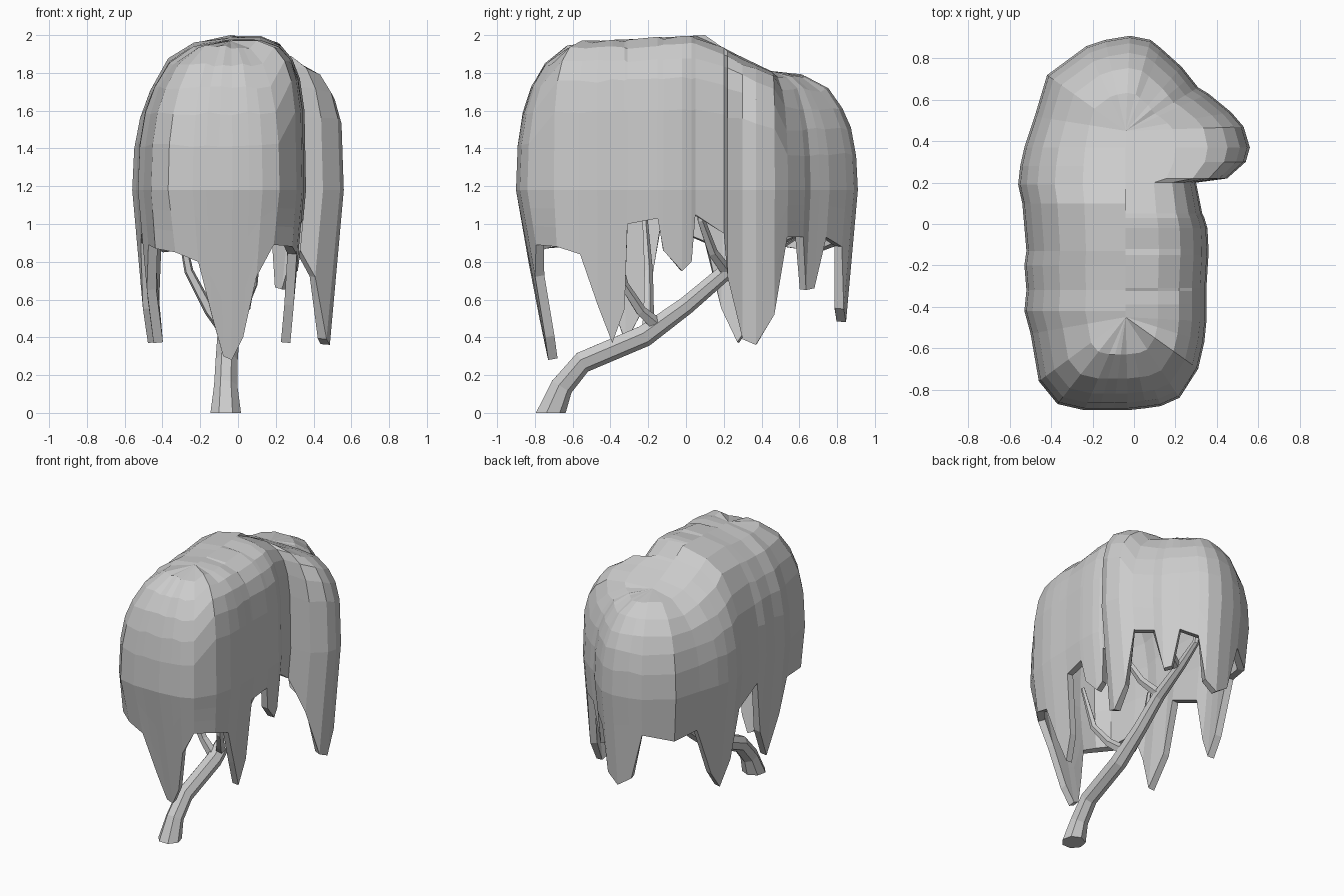
import bpy, bmesh, math, random
from mathutils import Vector

if "Cube" in bpy.data.objects:
    bpy.data.objects.remove(bpy.data.objects["Cube"])
random.seed(4)

BELT = 1.18      # height where the foliage is widest

# foliage outline from above, counter-clockwise: x, y, height of the hem
OUTLINE = [
    (-.03, -.90, .28), (.06, -.89, .40), (.13, -.88, .72), (.22, -.84, .89),
    (.31, -.70, .88), (.34, -.57, .84), (.35, -.47, .57), (.35, -.39, .37),
    (.35, -.325, .55), (.35, -.31, 1.0), (.36, -.15, 1.03), (.36, -.12, .86),
    (.355, -.02, .75), (.34, .03, .80), (.33, .05, 1.05), (.30, .20, .95),
    (.45, .22, .72), (.54, .30, .39), (.56, .37, .36), (.53, .47, .52),
    (.47, .54, .93), (.36, .63, .93), (.31, .66, .65), (.27, .71, .66),
    (.23, .76, .93), (.13, .85, .88), (.08, .89, .55), (-.02, .91, .48),
    (-.14, .89, .55), (-.23, .86, .9), (-.42, .72, .85), (-.48, .52, .88),
    (-.53, .37, .5), (-.55, .28, .37), (-.56, .19, .55), (-.54, .10, .9),
    (-.52, -.13, 1.0), (-.53, -.20, .6), (-.52, -.32, .37), (-.53, -.42, .65),
    (-.50, -.53, .89), (-.46, -.76, .87), (-.37, -.87, .85), (-.24, -.9, .80),
    (-.17, -.9, .5), (-.10, -.9, .3)]


def ridge_height(y):
    pts = [(-.45, 1.97), (.1, 2.0), (.2, 1.93), (.45, 1.81)]
    for (a, za), (b, zb) in zip(pts, pts[1:]):
        if y <= b:
            return za + (zb - za) * (y - a) / (b - a)
    return pts[-1][1]


def column(x, y, hem):
    """Points of one foliage strip, from the hem up over the dome to the ridge."""
    core = Vector((-.04, max(-.45, min(.45, y)), 0))
    out = Vector((x, y, 0)) - core
    pull = .19 if y < -.8 else .09
    pts = []
    for f in (1, .66, .33, 0):
        z = BELT + (hem - BELT) * f
        p = core + out - out.normalized() * pull * (BELT - z)
        pts.append((p.x, p.y, z))
    power = 4 if x > .25 and y < .5 else 2.5
    top = ridge_height(core.y)
    for s in (.98, .92, .82, .66, .4, 0):
        z = BELT + (top - BELT) * (1 - s ** power) ** (1 / power)
        if s:
            z += random.uniform(-.01, .01)
        p = core + out * s
        pts.append((p.x, p.y, z))
    return pts


# drooping foliage shell
bm = bmesh.new()
cols = [[bm.verts.new(p) for p in column(*o)] for o in OUTLINE]
for a, b in zip(cols, cols[1:] + cols[:1]):
    for i in range(len(a) - 1):
        bm.faces.new((a[i], b[i], b[i + 1], a[i + 1]))
bmesh.ops.remove_doubles(bm, verts=bm.verts, dist=.002)
bmesh.ops.holes_fill(bm, edges=[e for e in bm.edges if e.is_boundary
                               and min(v.co.z for v in e.verts) > 1.5])
me = bpy.data.meshes.new("foliage")
bm.to_mesh(me)
bm.free()
foliage = bpy.data.objects.new("foliage", me)
bpy.context.collection.objects.link(foliage)
solid = foliage.modifiers.new("thickness", 'SOLIDIFY')
solid.thickness = .05
solid.offset = -1


def limb(name, path, sides=7):
    """Tapered tube through (x, y, z, radius) points."""
    bm = bmesh.new()
    pts = [Vector(p[:3]) for p in path]
    rings = []
    for i, p in enumerate(pts):
        d = pts[min(i + 1, len(pts) - 1)] - pts[max(i - 1, 0)]
        if i == 0 and p.z == 0:
            d = Vector((0, 0, 1))
        d.normalize()
        u = d.cross(Vector((1, 0, 0))).normalized()
        v = d.cross(u)
        rings.append([bm.verts.new(p + path[i][3] * (
            u * math.cos(k * math.tau / sides) + v * math.sin(k * math.tau / sides)))
            for k in range(sides)])
    for a, b in zip(rings, rings[1:]):
        for k in range(sides):
            n = (k + 1) % sides
            bm.faces.new((a[k], a[n], b[n], b[k]))
    bm.faces.new(rings[0])
    bm.faces.new(rings[-1])
    bmesh.ops.recalc_face_normals(bm, faces=bm.faces)
    me = bpy.data.meshes.new(name)
    bm.to_mesh(me)
    bm.free()
    bpy.context.collection.objects.link(bpy.data.objects.new(name, me))


# leaning trunk and its branches
limb("trunk", [(-.065, -.72, 0, .083), (-.065, -.66, .14, .063), (-.06, -.55, .27, .06),
               (-.05, -.22, .41, .06), (-.05, 0, .57, .05), (-.05, .2, .74, .045),
               (-.04, .45, .87, .035), (-.03, .62, .97, .025), (-.03, .7, 1.2, .015)])
limb("branch_front", [(-.04, -.15, .46, .04), (.02, -.24, .54, .03),
                      (.08, -.33, .68, .025), (.12, -.4, 1.0, .015)], 5)
limb("branch_left", [(-.06, -.2, .43, .04), (-.15, -.2, .54, .03),
                     (-.26, -.2, .75, .025), (-.32, -.22, 1.05, .015)], 5)
limb("branch_right", [(-.05, .22, .74, .035), (.05, .14, .85, .028),
                      (.14, .08, 1.02, .022), (.17, .07, 1.25, .014)], 5)
limb("branch_back", [(-.04, .42, .86, .03), (.1, .5, .91, .024),
                     (.22, .58, .95, .02), (.28, .6, 1.1, .014)], 5)
